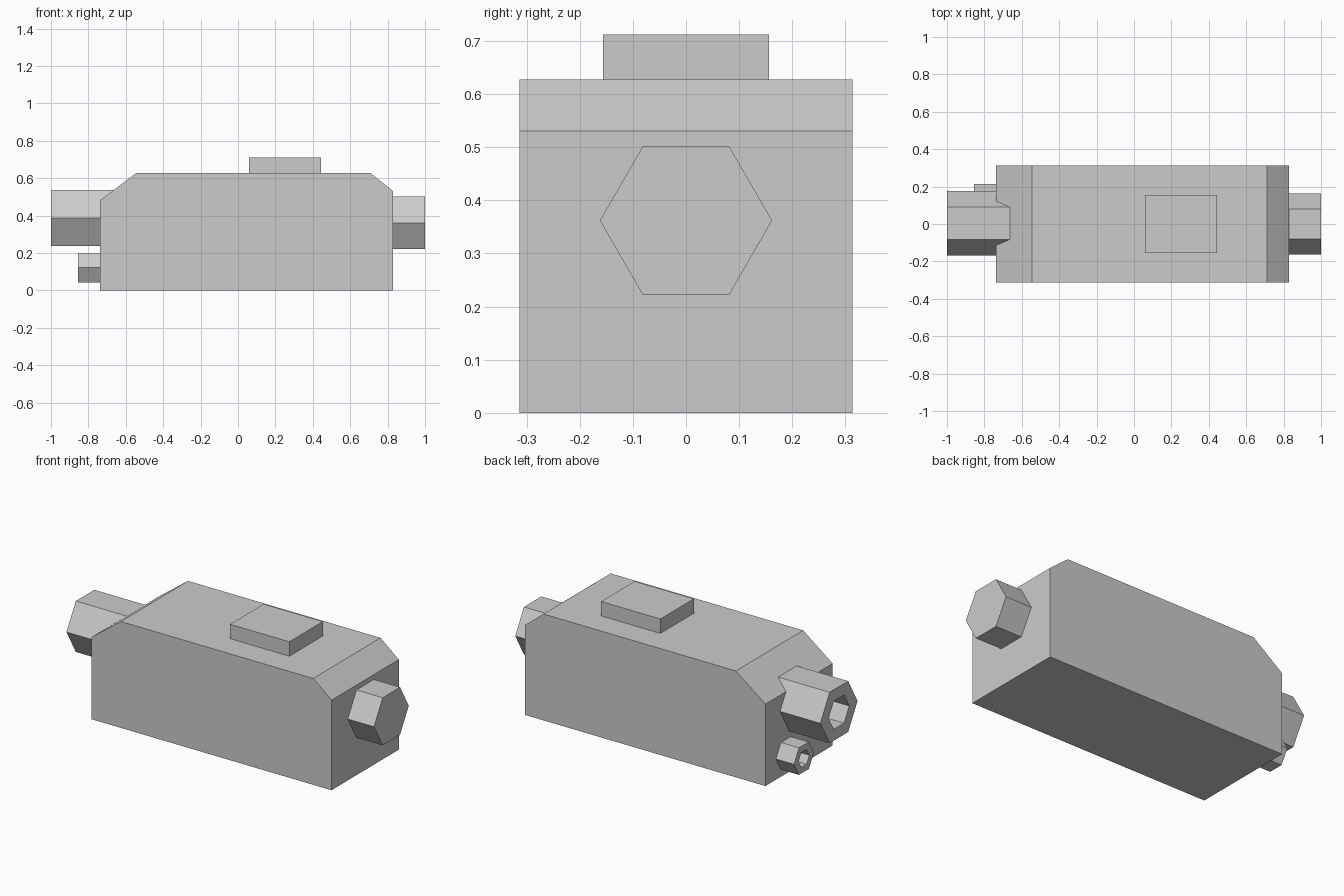
import bpy
import bmesh
from math import sin, cos, pi

cube = bpy.data.objects.get("Cube")
if cube:
    bpy.data.objects.remove(cube, do_unlink=True)

# One flat grey for every part
grey = bpy.data.materials.new("plain grey")
grey.use_nodes = True
colour = (0.6, 0.6, 0.6, 1)
grey.diffuse_color = colour
grey.node_tree.nodes["Principled BSDF"].inputs["Base Color"].default_value = colour


def finish(name, bm):
    bmesh.ops.recalc_face_normals(bm, faces=bm.faces)
    mesh = bpy.data.meshes.new(name)
    bm.to_mesh(mesh)
    bm.free()
    mesh.materials.append(grey)
    obj = bpy.data.objects.new(name, mesh)
    bpy.context.collection.objects.link(obj)
    return obj


def extruded(name, profile, half_depth):
    """Solid from an x-z profile, extruded evenly along y."""
    bm = bmesh.new()
    face = bm.faces.new([bm.verts.new((x, -half_depth, z)) for x, z in profile])
    new = bmesh.ops.extrude_face_region(bm, geom=[face])["geom"]
    verts = [v for v in new if isinstance(v, bmesh.types.BMVert)]
    bmesh.ops.translate(bm, verts=verts, vec=(0, 2 * half_depth, 0))
    return finish(name, bm)


def hex_bar(name, x_out, x_in, y, z, radius, bore=0):
    """Six-sided bar along x with flat top; a bore makes it a tube."""
    bm = bmesh.new()

    def ring(x, r):
        return [bm.verts.new((x, y + r * cos(i * pi / 3), z + r * sin(i * pi / 3)))
                for i in range(6)]

    def bridge(a, b):
        for i in range(6):
            j = (i + 1) % 6
            bm.faces.new((a[i], a[j], b[j], b[i]))

    outer, inner = ring(x_out, radius), ring(x_in, radius)
    bridge(outer, inner)
    if bore:
        hole_out, hole_in = ring(x_out, bore), ring(x_in, bore)
        bridge(outer, hole_out)
        bridge(hole_out, hole_in)
        bridge(hole_in, inner)
    else:
        bm.faces.new(outer)
        bm.faces.new(inner)
    return finish(name, bm)


# Long housing with sloped upper ends
extruded("body", [(-0.737, 0), (0.829, 0), (0.829, 0.531), (0.71, 0.627),
                  (-0.545, 0.627), (-0.737, 0.483)], 0.313)

# Raised block on top
extruded("top_block", [(0.058, 0.6), (0.444, 0.6), (0.444, 0.712), (0.058, 0.712)], 0.156)

# Hollow tubes at one end, solid knob at the other
hex_bar("large_tube", -1, -0.64, 0.004, 0.388, 0.173, bore=0.096)
hex_bar("small_tube", -0.855, -0.72, 0.123, 0.122, 0.092, bore=0.05)
hex_bar("end_knob", 1, 0.8, 0, 0.362, 0.162)
